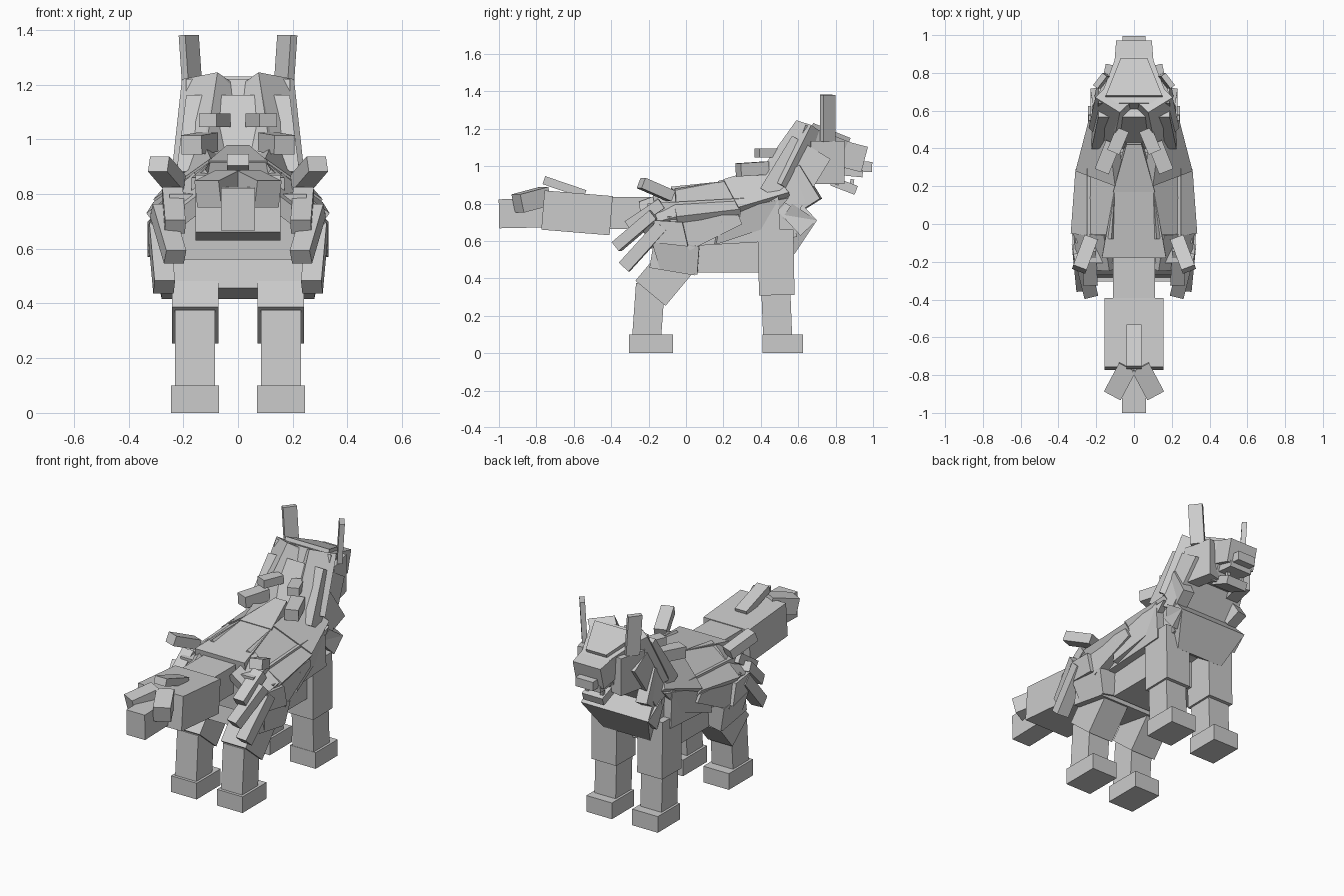
import bpy
import bmesh
from mathutils import Vector

default_cube = bpy.data.objects.get("Cube")
if default_cube:
    bpy.data.objects.remove(default_cube)

# Single light grey material
grey = bpy.data.materials.new("light_grey")
grey.use_nodes = True
grey.diffuse_color = (.6, .6, .6, 1)
shader = grey.node_tree.nodes["Principled BSDF"]
shader.inputs["Base Color"].default_value = grey.diffuse_color


def build(name, near, far):
    """Make a six sided block from two matching four-corner rings."""
    mesh = bpy.data.meshes.new(name)
    bm = bmesh.new()
    a = [bm.verts.new(p) for p in near]
    b = [bm.verts.new(p) for p in far]
    bm.faces.new(a)
    bm.faces.new(b)
    for i in range(len(a)):
        j = (i + 1) % len(a)
        bm.faces.new((a[i], a[j], b[j], b[i]))
    bmesh.ops.recalc_face_normals(bm, faces=bm.faces)
    bm.to_mesh(mesh)
    bm.free()
    mesh.materials.append(grey)
    part = bpy.data.objects.new(name, mesh)
    bpy.context.scene.collection.objects.link(part)


def flip(points):
    return [Vector((-p.x, p.y, p.z)) for p in points]


def place(name, near, far, pair):
    """Place one central block, or a left and right pair."""
    if pair:
        build("left_" + name, near, far)
        build("right_" + name, flip(near), flip(far))
    else:
        build(name, near, far)


def bar(name, start, end, width, height, taper=1, pair=False):
    """Block running from start to end; taper scales the end width."""
    start, end = Vector(start), Vector(end)
    along = (end - start).normalized()
    hint = Vector((0, 1, 0)) if abs(along.z) > .9 else Vector((0, 0, 1))
    side = along.cross(hint).normalized()
    up = side.cross(along)

    def ring(centre, w):
        return [centre + side * (sx * w / 2) + up * (sz * height / 2)
                for sx, sz in ((-1, -1), (1, -1), (1, 1), (-1, 1))]
    place(name, ring(start, width), ring(end, width * taper), pair)


def slab(name, corners, thickness, pair=True):
    """Plate whose outer face has the given corners."""
    outer = [Vector(c) for c in corners]
    middle = sum(outer, Vector()) / len(outer)
    normal = (outer[2] - outer[0]).cross(outer[3] - outer[1]).normalized()
    core = Vector((0, middle.y, .65))
    if normal.dot(middle - core) < 0:
        normal.negate()
    place(name, outer, [p - normal * thickness for p in outer], pair)


def wedge(name, back_edge, front_edge, thickness):
    """Central plate given by half width, y and z of its two ends."""
    (bx, by, bz), (fx, fy, fz) = back_edge, front_edge
    slab(name, [(bx, by, bz), (fx, fy, fz), (-fx, fy, fz), (-bx, by, bz)],
         thickness, pair=False)


# Legs and feet
bar("front_foot", (.157, .41, .05), (.157, .625, .05), .175, .1, pair=True)
bar("front_lower_leg", (.157, .49, .09), (.157, .48, .34), .145, .155, pair=True)
bar("front_upper_leg", (.157, .485, .31), (.157, .48, .66), .17, .19, pair=True)
bar("hind_foot", (.157, -.305, .05), (.157, -.07, .05), .175, .1, pair=True)
bar("hind_lower_leg", (.157, -.21, .09), (.157, -.19, .37), .145, .155, pair=True)
bar("hind_thigh", (.157, -.19, .32), (.157, -.04, .5), .17, .21, pair=True)

# Trunk
bar("rump", (0, -.18, .55), (0, .06, .51), .56, .19)
bar("belly", (0, .06, .52), (0, .42, .52), .4, .18)
bar("rib_cage", (0, -.2, .68), (0, .5, .72), .5, .24)
wedge("back_plate", (.17, -.18, .86), (.1, .2, .92), .2)
wedge("withers_plate", (.11, .17, .92), (.04, .42, .98), .15)
bar("chest_core", (0, .4, .72), (0, .57, .75), .4, .26)
wedge("chest_plate", (.16, .58, .53), (.23, .7, .71), .16)
wedge("throat_plate", (.23, .7, .71), (.2, .58, .84), .12)

# Overlapping flank plates
slab("upper_flank", [(.12, -.08, .89), (.1, .21, .92),
                     (.31, .29, .77), (.335, -.05, .73)], .07)
slab("shoulder_plate", [(.1, .2, .93), (.13, .43, 1),
                        (.24, .55, .86), (.31, .28, .78)], .07)
slab("rear_flank", [(.31, -.1, .73), (.3, .28, .74),
                    (.29, .3, .69), (.31, .02, .55)], .1)
slab("front_flank", [(.3, .2, .76), (.24, .55, .83),
                     (.25, .4, .66), (.29, .16, .58)], .1)
slab("haunch_plate", [(.13, -.25, .81), (.16, -.06, .88),
                      (.32, -.05, .73), (.3, -.24, .68)], .06)
slab("haunch_side", [(.32, -.17, .71), (.33, -.02, .7),
                     (.33, .01, .57), (.31, -.17, .59)], .1)
slab("hip_plate", [(.31, -.19, .62), (.31, .07, .57),
                   (.28, .06, .42), (.28, -.14, .45)], .1)

# Hanging fur on the hips
bar("upper_hip_tuft", (.24, -.13, .8), (.23, -.31, .68), .075, .06, pair=True)
bar("middle_hip_tuft", (.28, -.17, .74), (.23, -.37, .57), .075, .06, pair=True)
bar("lower_hip_tuft", (.29, -.13, .68), (.27, -.33, .46), .075, .07, pair=True)
bar("raised_rump_spike", (.23, -.08, .84), (.29, -.24, .91), .075, .06, pair=True)

# Neck and mane
bar("neck", (0, .5, .82), (0, .67, 1.1), .45, .24, taper=.84)
slab("inner_mane", [(.12, .38, .95), (.075, .59, 1.245),
                    (.005, .65, 1.18), (.01, .46, .94)], .1)
slab("outer_mane", [(.12, .39, .95), (.075, .59, 1.245),
                    (.205, .67, 1.22), (.24, .51, .9)], .1)
bar("side_mane", (.17, .57, .98), (.19, .68, .8), .07, .1, pair=True)
bar("upper_mane_spike", (.06, .5, 1.07), (.11, .38, 1.07), .07, .05, pair=True)
bar("lower_mane_spike", (.11, .43, .99), (.17, .28, .98), .08, .07, pair=True)

# Head, muzzle and jaw
wedge("head", (.19, .64, 1.22), (.09, .9, 1.12), .24)
wedge("brow", (.15, .68, 1.23), (.07, .88, 1.15), .06)
bar("cheek", (.15, .66, 1.02), (.11, .84, 1.02), .08, .23, pair=True)
bar("muzzle", (0, .82, 1.07), (0, .955, 1.035), .21, .14, taper=.9)
bar("nose", (0, .9, 1), (0, .995, .995), .12, .055)
bar("upper_lip", (0, .84, .97), (0, .945, .96), .15, .04)
bar("lower_jaw", (0, .78, .92), (0, .91, .87), .14, .05)
bar("lower_tooth", (.05, .88, .87), (.05, .89, .93), .02, .02, pair=True)
slab("ear", [(.2, .735, 1.13), (.15, .8, 1.13),
             (.167, .8, 1.38), (.217, .735, 1.38)], .03)

# Tail
bar("tail_base", (0, -.18, .75), (0, -.42, .75), .22, .17)
bar("tail_brush", (0, -.4, .735), (0, -.765, .765), .31, .21)
bar("tail_tip", (0, -.75, .75), (0, -1, .745), .125, .155)
bar("tail_side_tuft", (.03, -.75, .84), (.11, -.9, .8), .1, .1, pair=True)
bar("tail_top_tuft", (0, -.54, .85), (0, -.76, .925), .08, .045)
